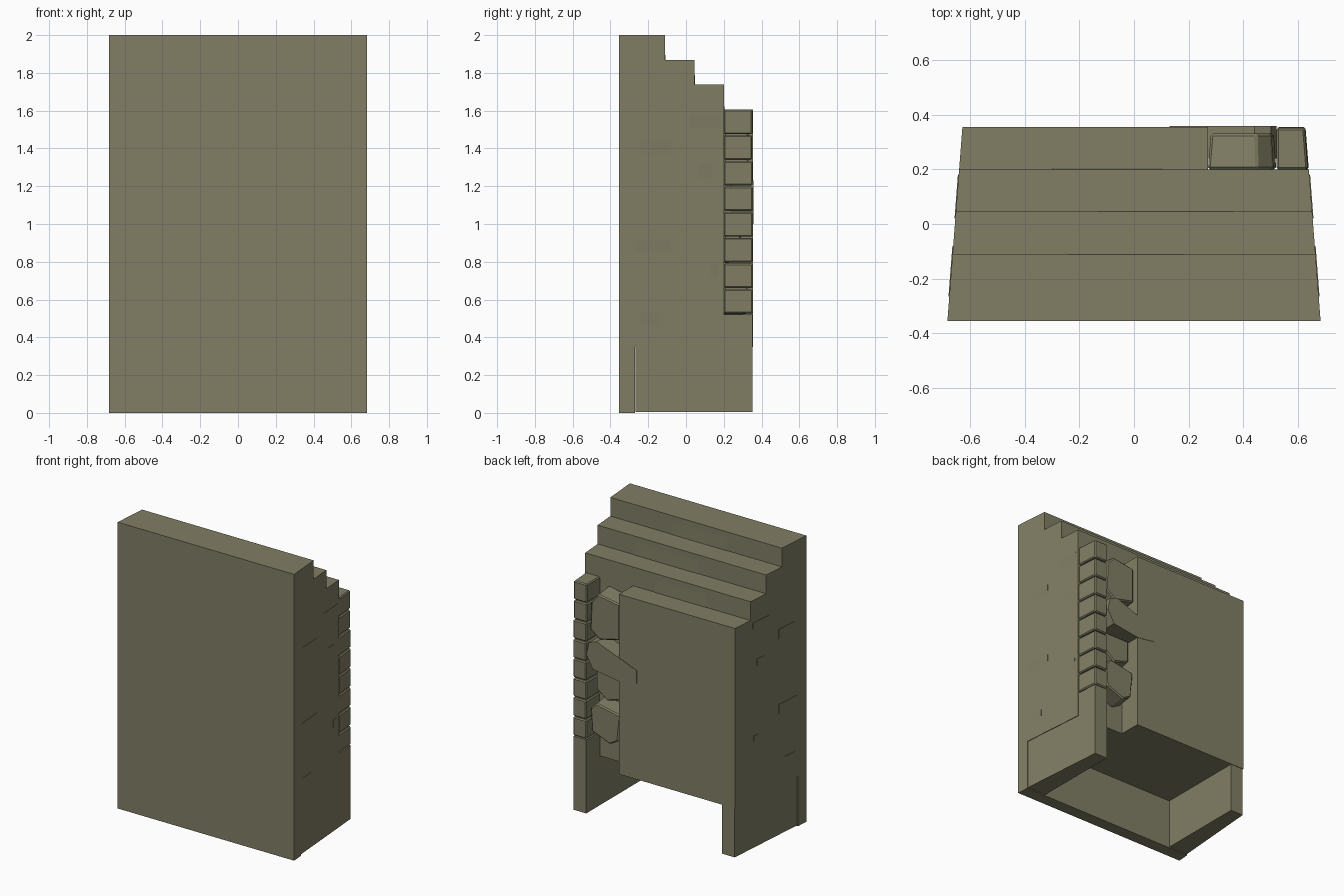
import bpy, bmesh, random

random.seed(4)
if "Cube" in bpy.data.objects:
    bpy.data.objects.remove(bpy.data.objects["Cube"], do_unlink=True)

STONE = (0.22, 0.21, 0.13, 1)
mat = bpy.data.materials.new("olive_grey_stone")
mat.use_nodes = True
mat.diffuse_color = STONE
bsdf = next(n for n in mat.node_tree.nodes if n.type == 'BSDF_PRINCIPLED')
bsdf.inputs["Base Color"].default_value = STONE
bsdf.inputs["Roughness"].default_value = 0.9

FRONT, BACK, CORE_BACK = -0.355, 0.355, 0.2
OPEN_TOP, STEP = 0.35, 0.131
GAP_X, POST_X = 0.27, 0.525


def half_width(y):
    """Half width of the wall, narrowing towards the back."""
    return 0.682 - 0.055 * (y - FRONT) / (BACK - FRONT)


def loft(name, ring_a, ring_b, bevel=0):
    """Solid between two matching rings of points."""
    bm = bmesh.new()
    a = [bm.verts.new(p) for p in ring_a]
    b = [bm.verts.new(p) for p in ring_b]
    bm.faces.new(a)
    bm.faces.new(b)
    for i in range(len(a)):
        j = (i + 1) % len(a)
        bm.faces.new((a[i], a[j], b[j], b[i]))
    bmesh.ops.recalc_face_normals(bm, faces=bm.faces)
    me = bpy.data.meshes.new(name)
    bm.to_mesh(me)
    bm.free()
    me.materials.append(mat)
    ob = bpy.data.objects.new(name, me)
    bpy.context.collection.objects.link(ob)
    if bevel:
        mod = ob.modifiers.new("soft_edges", 'BEVEL')
        mod.width = bevel
        mod.segments = 1
    return ob


def rect(y0, y1, z0, z1):
    return [(y0, z0), (y1, z0), (y1, z1), (y0, z1)]


def slab(name, profile, x_low, x_high, bevel=0):
    """Side profile (y, z) extruded between two x limits given as functions of y."""
    return loft(name, [(x_low(y), y, z) for y, z in profile],
                [(x_high(y), y, z) for y, z in profile], bevel)


def left_edge(y):
    return half_width(y)


def right_edge(y):
    return -half_width(y)


# Main wall with a stepped rear top and an open recess under its back
step_y = [-0.112, 0.045, CORE_BACK]
profile = [(CORE_BACK, OPEN_TOP), (-0.27, OPEN_TOP), (-0.27, 0), (FRONT, 0), (FRONT, 2)]
for i, y in enumerate(step_y):
    z = 2 - i * STEP
    profile.append((y, z))
    if i < 2:
        profile.append((y, z - STEP))
slab("stepped_wall", profile, right_edge, left_edge)

# Lowest step and the intact rear panel below it
TOP = 2 - 3 * STEP
slab("rear_panel", rect(CORE_BACK, BACK, OPEN_TOP, TOP), right_edge, lambda y: GAP_X)

# Low side walls of the recess
slab("left_side_wall", rect(-0.268, BACK - 0.003, 0.006, OPEN_TOP),
     lambda y: POST_X, lambda y: half_width(y) - 0.004)
slab("right_side_wall", rect(-0.268, BACK - 0.003, 0.006, OPEN_TOP),
     lambda y: 0.004 - half_width(y), lambda y: -POST_X)
slab("corner_post_base", rect(CORE_BACK, BACK - 0.003, OPEN_TOP, 0.52),
     lambda y: POST_X, lambda y: half_width(y) - 0.004)

# Corner column of separate stones
count = 8
height = (TOP - 0.522) / count
for i in range(count):
    z = 0.522 + i * height
    shift = random.uniform(0, 0.005)
    slab(f"corner_stone_{i + 1}", rect(CORE_BACK, BACK - shift, z + 0.004, z + height - 0.002),
         lambda y: POST_X - shift, lambda y: half_width(y) - shift, 0.007)


def rubble(name, outline, depth, inset):
    """Broken stone: an (x, z) outline that narrows towards its exposed face."""
    cx = sum(p[0] for p in outline) / len(outline)
    cz = sum(p[1] for p in outline) / len(outline)
    face = [(x + (cx - x) * inset, depth, z + (cz - z) * inset) for x, z in outline]
    return loft(name, [(x, CORE_BACK, z) for x, z in outline], face, 0.008)


# Rubble filling the broken gap
rubble("upper_rubble", [(0.27, 1.26), (0.44, 1.22), (0.52, 1.28), (0.51, 1.49),
                        (0.45, 1.56), (0.27, 1.53)], 0.33, 0.08)
rubble("middle_rubble", [(0.28, 0.83), (0.41, 0.79), (0.5, 0.86), (0.5, 1.0),
                         (0.28, 1.0)], 0.29, 0.08)
rubble("lower_rubble", [(0.29, 0.55), (0.36, 0.51), (0.51, 0.57), (0.52, 0.74),
                        (0.47, 0.79), (0.27, 0.75)], 0.325, 0.08)

# Long shard lying across the edge of the panel
shard = [(0.13, 1.02), (0.27, 1.0), (0.47, 1.03), (0.52, 1.12), (0.5, 1.21), (0.44, 1.23), (0.13, 1.11)]
loft("rubble_shard", [(x, 0.24, z) for x, z in shard], [(x, BACK + 0.003, z) for x, z in shard])

# Slightly proud stones on both sides: y start, y end, top height
side_stones = [(-0.24, -0.08, 1.445), (-0.265, -0.08, 0.92), (-0.24, -0.14, 0.535),
               (0.02, 0.18, 1.58), (0.07, 0.14, 1.315), (0.13, 0.17, 0.79)]
for label, sign in (("left", 1), ("right", -1)):
    for i, (y0, y1, z) in enumerate(side_stones):
        def ring(inner):
            return [(sign * (half_width(y) + (-0.03 if inner else out)), y, h)
                    for y, h, out in ((y0, z - 0.12, -0.002), (y1, z - 0.12, -0.002),
                                      (y1, z, 0.003), (y0, z, 0.003))]
        loft(f"{label}_side_stone_{i + 1}", ring(True), ring(False))

# Slightly proud stones on the step risers
for i, (y, x0, x1) in enumerate(zip(step_y, (-0.24, -0.13, -0.3), (0.18, 0.36, 0.1))):
    z = 2 - i * STEP
    slab(f"riser_stone_{i + 1}", [(y - 0.03, z - STEP), (y + 0.003, z - STEP),
                                  (y - 0.001, z - 0.01), (y - 0.03, z - 0.01)],
         lambda _: x0, lambda _: x1)
